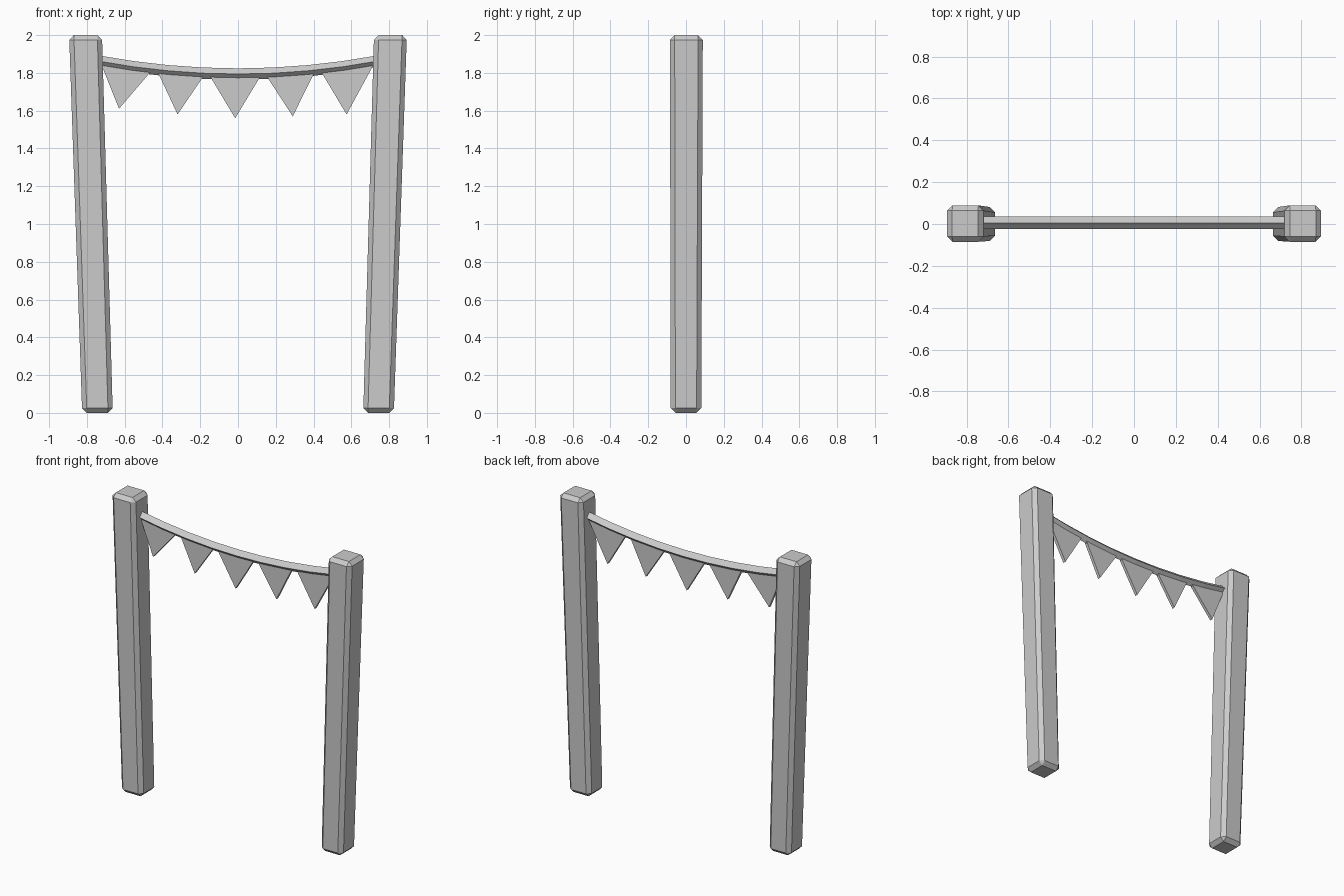
import bpy
import bmesh
from mathutils import Vector

cube = bpy.data.objects.get("Cube")
if cube:
    bpy.data.objects.remove(cube, do_unlink=True)

grey = bpy.data.materials.new("plain_grey")
grey.use_nodes = True
grey.diffuse_color = (0.6, 0.6, 0.6, 1)
grey.node_tree.nodes["Principled BSDF"].inputs["Base Color"].default_value = (0.6, 0.6, 0.6, 1)

MID_Y = 0.005
ROPE_RADIUS = 0.03
ROPE_END = 0.74


def finish(name, bm):
    bmesh.ops.recalc_face_normals(bm, faces=bm.faces)
    mesh = bpy.data.meshes.new(name)
    bm.to_mesh(mesh)
    bm.free()
    mesh.materials.append(grey)
    obj = bpy.data.objects.new(name, mesh)
    bpy.context.collection.objects.link(obj)
    return obj


def loft(name, rings):
    """Join rings of points with side faces and cap both ends."""
    bm = bmesh.new()
    rows = [[bm.verts.new(p) for p in ring] for ring in rings]
    n = len(rows[0])
    for a, b in zip(rows, rows[1:]):
        for i in range(n):
            j = (i + 1) % n
            bm.faces.new((a[i], a[j], b[j], b[i]))
    bm.faces.new(rows[0])
    bm.faces.new(rows[-1])
    return finish(name, bm)


def rope_z(x):
    return 1.794 + 0.065 * (x / 0.72) ** 2


# Posts lean outwards and widen slightly to the top
def square(x, y, z, half):
    return [(x + sx * half, y + sy * half, z)
            for sx, sy in ((-1, -1), (1, -1), (1, 1), (-1, 1))]


for side, name in ((1, "left_post"), (-1, "right_post")):
    post = loft(name, [square(side * 0.744, 0, 0, 0.081),
                       square(side * 0.807, 0.002, 2, 0.087)])
    bevel = post.modifiers.new("chamfer", "BEVEL")
    bevel.width = 0.025
    bevel.segments = 1

# Sagging four-sided rope
STEPS = 8
rings = []
for i in range(STEPS + 1):
    x = ROPE_END * (2 * i / STEPS - 1)
    rings.append([(x, MID_Y + dy * ROPE_RADIUS, rope_z(x) + dz * ROPE_RADIUS)
                  for dy, dz in ((0, 1), (1, 0), (0, -1), (-1, 0))])
loft("rope", rings)

# Triangular flags, tops tucked into the rope: left x, right x, tip x, tip z
flags = ((-0.725, -0.46, -0.63, 1.61), (-0.425, -0.18, -0.32, 1.58),
         (-0.15, 0.12, -0.015, 1.56), (0.15, 0.405, 0.29, 1.57),
         (0.44, 0.72, 0.575, 1.58))
for number, (x0, x1, tip_x, tip_z) in enumerate(flags, 1):
    outline = [Vector((x0, MID_Y, rope_z(x0) - 0.012)),
               Vector((tip_x, MID_Y, tip_z)),
               Vector((x1, MID_Y, rope_z(x1) - 0.012))]
    depth = Vector((0, 0.01, 0))
    loft(f"flag_{number}", [[p - depth for p in outline],
                            [p + depth for p in outline]])
